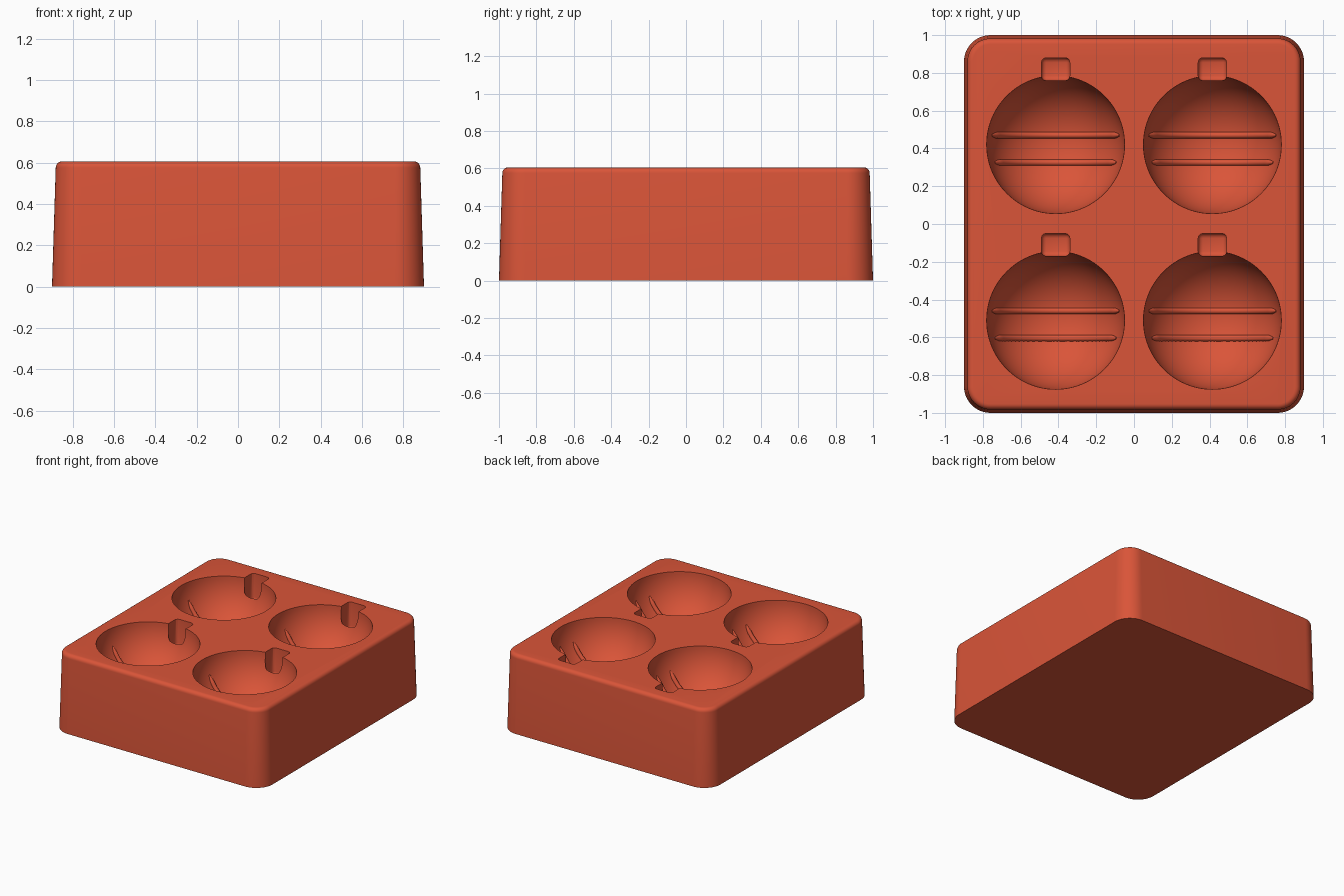
import bpy, bmesh, math
from mathutils import Matrix, Vector

cube = bpy.data.objects.get("Cube")
if cube:
    bpy.data.objects.remove(cube)

HEIGHT = 0.605
RADIUS = 0.365
CENTERS = [(x, y) for x in (-0.415, 0.415) for y in (-0.51, 0.42)]

clay = bpy.data.materials.new("terracotta_red")
clay.use_nodes = True
COLOR = (0.70, 0.09, 0.04, 1)
clay.diffuse_color = COLOR
clay.node_tree.nodes["Principled BSDF"].inputs["Base Color"].default_value = COLOR


def add_object(name, bm):
    bmesh.ops.recalc_face_normals(bm, faces=bm.faces)
    mesh = bpy.data.meshes.new(name)
    bm.to_mesh(mesh)
    bm.free()
    obj = bpy.data.objects.new(name, mesh)
    bpy.context.collection.objects.link(obj)
    mesh.materials.append(clay)
    return obj


def activate(obj):
    bpy.ops.object.select_all(action='DESELECT')
    obj.select_set(True)
    bpy.context.view_layer.objects.active = obj


def loft(bm, rings, closed=True):
    """Skin a list of equal point rings and cap both ends."""
    loops = [[bm.verts.new(p) for p in ring] for ring in rings]
    for a, b in zip(loops, loops[1:]):
        for i in range(len(a)):
            j = (i + 1) % len(a)
            bm.faces.new((a[i], a[j], b[j], b[i]))
    bm.faces.new(loops[0][::-1])
    bm.faces.new(loops[-1])


def rounded_outline(hx, hy, r, z, steps=12):
    points = []
    for k, (sx, sy) in enumerate(((1, 1), (-1, 1), (-1, -1), (1, -1))):
        for i in range(steps + 1):
            a = (k + i / steps) * math.pi / 2
            points.append((sx * (hx - r) + r * math.cos(a),
                           sy * (hy - r) + r * math.sin(a), z))
    return points


# Tapered block with rounded corners and a rounded top edge
EDGE = 0.03
rings = [rounded_outline(0.9, 1.0, 0.14, 0)]
for i in range(7):
    a = i / 6 * math.pi / 2
    inset = 0.018 + EDGE * (1 - math.cos(a))
    rings.append(rounded_outline(0.9 - inset, 1.0 - inset, 0.14 - inset,
                                 HEIGHT - EDGE + EDGE * math.sin(a)))
bm = bmesh.new()
loft(bm, rings)
block = add_object("mold_block", bm)


def cut(cutter):
    mod = block.modifiers.new("cut", 'BOOLEAN')
    mod.operation = 'DIFFERENCE'
    mod.solver = 'EXACT'
    mod.object = cutter
    cutter.hide_render = True
    activate(block)
    bpy.ops.object.modifier_apply(modifier=mod.name)
    bpy.data.objects.remove(cutter)


# Round cavities, each with a bevelled square notch at its back
for x, y in CENTERS:
    bm = bmesh.new()
    bmesh.ops.create_uvsphere(bm, u_segments=96, v_segments=48, radius=RADIUS,
                              matrix=Matrix.Translation((x, y, HEIGHT)))
    cut(add_object("cavity_cutter", bm))

    bm = bmesh.new()
    bmesh.ops.create_cube(bm, size=1)
    bmesh.ops.scale(bm, vec=(0.15, 0.12, 0.42), verts=bm.verts)
    bmesh.ops.bevel(bm, geom=bm.edges[:], offset=0.025, segments=3,
                    profile=0.5, affect='EDGES')
    bmesh.ops.translate(bm, vec=(x, y + 0.4, HEIGHT), verts=bm.verts)
    cut(add_object("notch_cutter", bm))

activate(block)
bpy.ops.object.shade_smooth_by_angle(angle=math.radians(30))


def band(name, x, y, offset, reach, tube=0.017, steps=48, sides=12):
    """Raised rib following the cavity wall, with rounded ends."""
    r = math.sqrt(RADIUS ** 2 - offset ** 2)
    start = math.acos(reach / r)
    rings = []
    for i in range(steps + 1):
        t = i / steps
        a = start + (math.pi - 2 * start) * t
        out = Vector((math.cos(a), 0, -math.sin(a)))
        mid = Vector((x, y + offset, HEIGHT)) + out * r
        width = tube * min(1, 0.3 + 12 * min(t, 1 - t))
        rings.append([mid + width * (math.cos(b) * out + Vector((0, math.sin(b), 0)))
                      for b in (math.tau * k / sides for k in range(sides))])
    bm = bmesh.new()
    loft(bm, rings)
    obj = add_object(name, bm)
    activate(obj)
    bpy.ops.object.shade_smooth_by_angle(angle=math.radians(40))


# Two ribs across every cavity
for x, y in CENTERS:
    place = ("back" if y > 0 else "front") + ("_left" if x > 0 else "_right")
    band(place + "_upper_rib", x, y, 0.05, 0.338)
    band(place + "_lower_rib", x, y, -0.095, 0.322)
